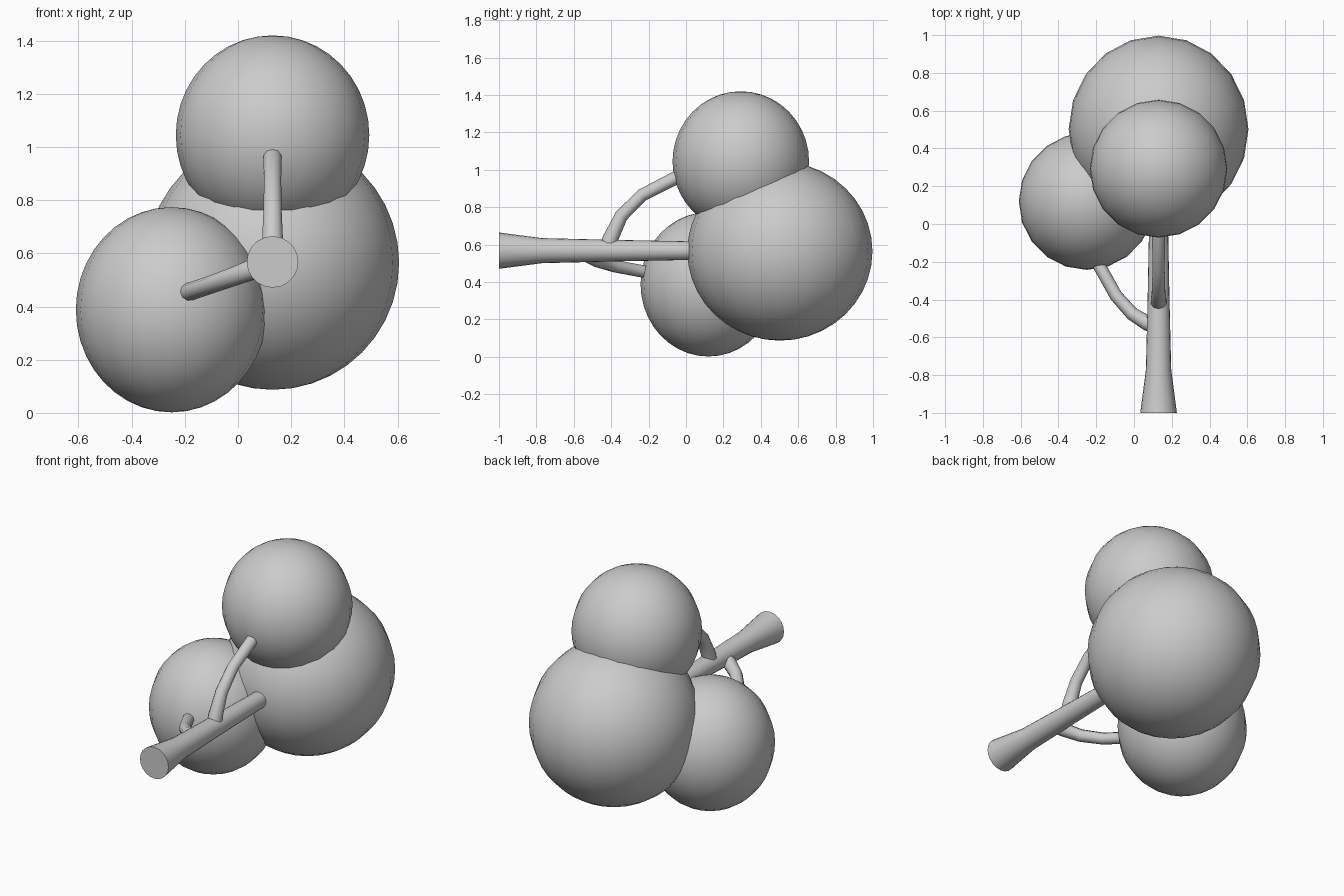
import bpy, bmesh
from math import sin, cos, pi, radians
from mathutils import Vector

if "Cube" in bpy.data.objects:
    bpy.data.objects.remove(bpy.data.objects["Cube"])


def smooth(obj, angle=50):
    bpy.ops.object.select_all(action='DESELECT')
    obj.select_set(True)
    bpy.context.view_layer.objects.active = obj
    bpy.ops.object.shade_smooth_by_angle(angle=radians(angle))


def tube(name, path, radii, sides, hint):
    """Sweep a round section with varying radius along a path."""
    bm = bmesh.new()
    pts = [Vector(p) for p in path]
    rings = []
    for i, (p, r) in enumerate(zip(pts, radii)):
        t = (pts[min(i + 1, len(pts) - 1)] - pts[max(i - 1, 0)]).normalized()
        u = t.cross(Vector(hint)).normalized()
        v = t.cross(u)
        rings.append([bm.verts.new(p + r * (u * cos(2 * pi * k / sides) + v * sin(2 * pi * k / sides)))
                      for k in range(sides)])
    for a, b in zip(rings, rings[1:]):
        for k in range(sides):
            n = (k + 1) % sides
            bm.faces.new((a[k], a[n], b[n], b[k]))
    bm.faces.new(rings[0])
    bm.faces.new(rings[-1])
    bmesh.ops.recalc_face_normals(bm, faces=bm.faces)
    mesh = bpy.data.meshes.new(name)
    bm.to_mesh(mesh)
    bm.free()
    obj = bpy.data.objects.new(name, mesh)
    bpy.context.collection.objects.link(obj)
    smooth(obj)


def foliage(name, center, size):
    bpy.ops.mesh.primitive_uv_sphere_add(segments=20, ring_count=20, radius=1, location=center)
    obj = bpy.context.object
    obj.name = name
    obj.scale = size
    bpy.ops.object.transform_apply(location=False, rotation=False, scale=True)
    smooth(obj)


# Round foliage masses
foliage("foliage_large", (0.13, 0.502, 0.565), (0.476, 0.495, 0.478))
foliage("foliage_upper", (0.13, 0.293, 1.045), (0.364, 0.365, 0.375))
foliage("foliage_side", (-0.25, 0.12, 0.388), (0.36, 0.363, 0.386))

# Flared trunk lying along y
tube("trunk", [(0.13, y, 0.568) for y in (-1, -0.77, -0.4, 0, 0.2)],
     (0.097, 0.067, 0.058, 0.05, 0.045), 20, (0, 0, 1))

# Curved branches running into the smaller foliage masses
tube("upper_branch", [(0.13, -0.42, 0.56), (0.13, -0.405, 0.63), (0.13, -0.345, 0.755),
                      (0.13, -0.235, 0.865), (0.13, -0.04, 0.965), (0.13, 0.08, 1.01)],
     (0.046, 0.042, 0.036, 0.034, 0.036, 0.036), 10, (1, 0, 0))
tube("side_branch", [(0.13, -0.545, 0.56), (0.07, -0.525, 0.545), (-0.01, -0.475, 0.515),
                     (-0.095, -0.38, 0.485), (-0.19, -0.21, 0.453), (-0.23, -0.08, 0.43)],
     (0.042, 0.04, 0.036, 0.034, 0.034, 0.034), 10, (0, 0, 1))
